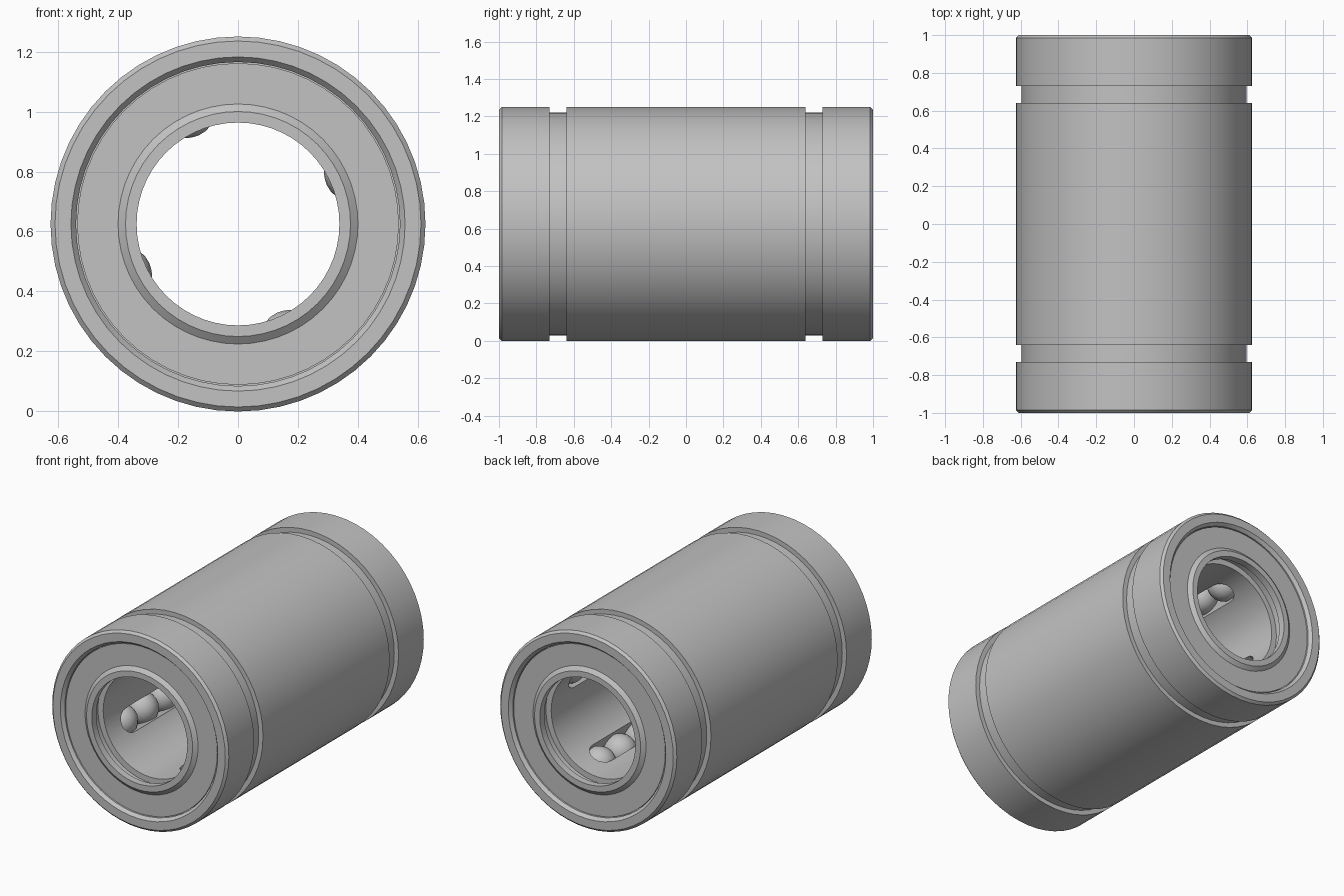
import bpy, bmesh, math
from mathutils import Matrix, Vector

cube = bpy.data.objects.get("Cube")
if cube:
    bpy.data.objects.remove(cube, do_unlink=True)

SIDES = 56
AXIS_Z = 0.625          # height of the bore axis
BORE = 0.338
SLOT_ANGLES = [24 + 90 * i for i in range(4)]

steel = bpy.data.materials.new("brushed_grey")
steel.use_nodes = True
grey = (0.54, 0.54, 0.54, 1)
steel.diffuse_color = grey
steel.node_tree.nodes["Principled BSDF"].inputs["Base Color"].default_value = grey


def make(name, bm):
    """Turn a bmesh into a grey object lying on the bore axis."""
    bmesh.ops.recalc_face_normals(bm, faces=bm.faces)
    mesh = bpy.data.meshes.new(name)
    bm.to_mesh(mesh)
    bm.free()
    mesh.materials.append(steel)
    obj = bpy.data.objects.new(name, mesh)
    obj.location.z = AXIS_Z
    bpy.context.collection.objects.link(obj)
    return obj


def smooth(obj):
    bpy.ops.object.select_all(action='DESELECT')
    obj.select_set(True)
    bpy.context.view_layer.objects.active = obj
    bpy.ops.object.shade_smooth_by_angle(angle=math.radians(25))


def lathe(name, profile):
    """Revolve a closed (radius, y) profile around the y axis."""
    bm = bmesh.new()
    rings = []
    for i in range(SIDES):
        a = 2 * math.pi * i / SIDES
        rings.append([bm.verts.new((r * math.cos(a), y, r * math.sin(a)))
                      for r, y in profile])
    n = len(profile)
    for i in range(SIDES):
        p, q = rings[i], rings[(i + 1) % SIDES]
        for j in range(n):
            k = (j + 1) % n
            bm.faces.new((p[j], p[k], q[k], q[j]))
    return make(name, bm)


def radial_frame(degrees):
    """Matrix taking local x to the radial direction, y along the bore."""
    return Matrix.Rotation(-math.radians(degrees), 4, 'Y')


# Outer sleeve with chamfered ends and two retaining-ring grooves
half = [(0.54, -0.98), (0.557, -1), (0.61, -1), (0.625, -0.985), (0.625, -0.73),
        (0.595, -0.73), (0.595, -0.64), (0.625, -0.64)]
sleeve = lathe("outer_sleeve", half + [(r, -y) for r, y in reversed(half)])
smooth(sleeve)

# End seals: recessed disc with a raised lip round the bore and a groove behind it
seal = [(0.536, 0.025), (0.40, 0.025), (0.375, 0.005), (BORE, 0.005), (BORE, 0.05),
        (0.375, 0.06), (0.375, 0.12), (0.536, 0.12)]
for side, name in ((-1, "front_seal"), (1, "back_seal")):
    smooth(lathe(name, [(r, side * (1 - t)) for r, t in seal]))

# Ball retainer tube
retainer = lathe("ball_retainer", [(BORE, -0.88), (0.54, -0.88), (0.54, 0.88), (BORE, 0.88)])

# Round-ended slots cut into the bore
bm = bmesh.new()
for angle in SLOT_ANGLES:
    outline = []
    for i in range(18):
        a = math.pi * (i if i < 9 else i - 1) / 8
        end = 0.66 if i < 9 else -0.66
        outline.append((0.075 * math.cos(a), end + 0.075 * math.sin(a)))
    frame = radial_frame(angle)
    low, high = [[bm.verts.new(frame @ Vector((r, y, w))) for w, y in outline]
                 for r in (0.25, 0.53)]
    bm.faces.new(low)
    bm.faces.new(high)
    for i in range(18):
        j = (i + 1) % 18
        bm.faces.new((low[i], low[j], high[j], high[i]))
cutter = make("slot_cutter", bm)
cutter.hide_render = True
cut = retainer.modifiers.new("slots", 'BOOLEAN')
cut.operation = 'DIFFERENCE'
cut.solver = 'EXACT'
cut.object = cutter
bpy.ops.object.select_all(action='DESELECT')
retainer.select_set(True)
bpy.context.view_layer.objects.active = retainer
bpy.ops.object.modifier_apply(modifier=cut.name)
bpy.data.objects.remove(cutter, do_unlink=True)
smooth(retainer)

# Rows of balls peeking through the slots
bm = bmesh.new()
for angle in SLOT_ANGLES:
    for i in range(-3, 4):
        place = radial_frame(angle) @ Matrix.Translation((0.423, 0.21 * i, 0))
        bmesh.ops.create_uvsphere(bm, u_segments=20, v_segments=12, radius=0.1, matrix=place)
smooth(make("bearing_balls", bm))
